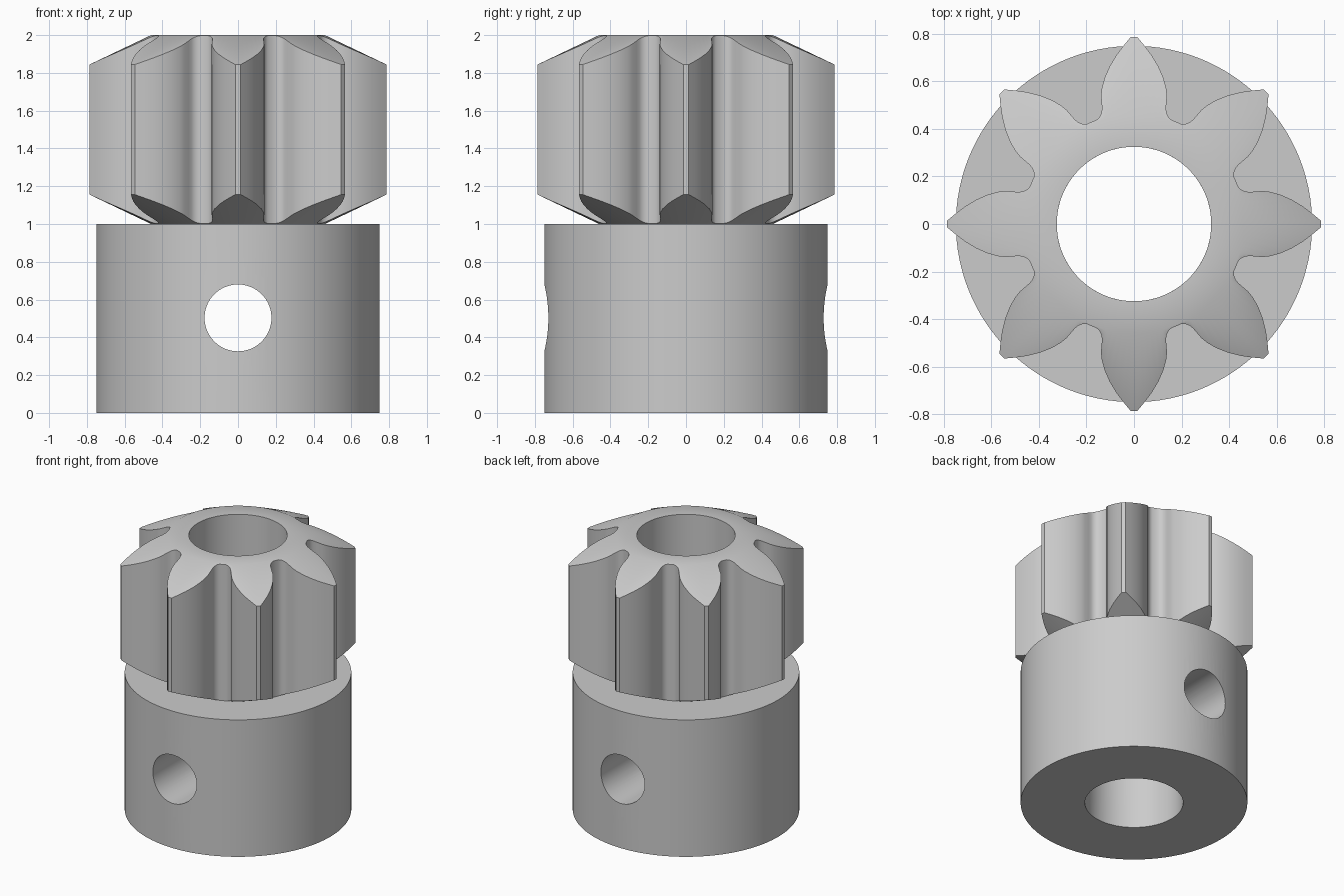
import bpy, bmesh
from math import hypot, sin, cos, tau, pi, radians, atan2

cube = bpy.data.objects.get("Cube")
if cube:
    bpy.data.objects.remove(cube, do_unlink=True)

TEETH = 8
BORE, SHOULDER, HUB = 0.325, 0.46, 0.75
SLOPE = 0.477

grey = bpy.data.materials.new("plain grey")
grey.use_nodes = True
colour = (0.6, 0.6, 0.6, 1)
grey.diffuse_color = colour
grey.node_tree.nodes["Principled BSDF"].inputs["Base Color"].default_value = colour


def loft(name, rings, closed):
    """Skin a list of equal rings of points."""
    bm = bmesh.new()
    loops = [[bm.verts.new(p) for p in ring] for ring in rings]
    pairs = list(zip(loops, loops[1:]))
    if closed:
        pairs.append((loops[-1], loops[0]))
    for a, b in pairs:
        for i in range(len(a)):
            j = (i + 1) % len(a)
            bm.faces.new((a[i], a[j], b[j], b[i]))
    bmesh.ops.recalc_face_normals(bm, faces=bm.faces)
    mesh = bpy.data.meshes.new(name)
    bm.to_mesh(mesh)
    bm.free()
    obj = bpy.data.objects.new(name, mesh)
    bpy.context.collection.objects.link(obj)
    mesh.materials.append(grey)
    return obj


def circle(r, z, angles):
    return [(r * cos(a), r * sin(a), z) for a in angles]


def smooth(obj):
    bpy.ops.object.select_all(action="DESELECT")
    obj.select_set(True)
    bpy.context.view_layer.objects.active = obj
    bpy.ops.object.shade_smooth_by_angle(angle=radians(30))


# Gear: half a tooth as (half width, distance out), from tip to root
half = [(0.014, 0.787), (0.045, 0.75), (0.075, 0.71), (0.102, 0.665),
        (0.124, 0.615), (0.136, 0.57), (0.139, 0.54), (0.136, 0.505),
        (0.135, 0.483), (0.137, 0.468), (0.145, 0.45), (0.158, 0.438),
        (0.178, 0.43)]
polar = [(atan2(w, d), hypot(w, d)) for w, d in half]
tooth = [(-a, r) for a, r in reversed(polar[:-1])] + polar
outline = [(a + tau * t / TEETH, r) for t in range(TEETH) for a, r in tooth]
angles = [a for a, r in outline]


def tooth_ring(base, direction):
    return [(r * cos(a), r * sin(a), base + direction * SLOPE * max(0, r - SHOULDER))
            for a, r in outline]


# Both ends of the teeth are chamfered on a cone; the hub closes the underside
gear = loft("pinion_gear", [
    circle(SHOULDER, 1, angles), tooth_ring(1, 1), tooth_ring(2, -1),
    circle(SHOULDER, 2, angles), circle(BORE, 2, angles), circle(BORE, 1, angles)], False)
# The open skin is oriented by its top faces
if max(gear.data.polygons, key=lambda p: p.center.z).normal.z < 0:
    gear.data.flip_normals()
smooth(gear)

# Hub: a thick tube with a cross hole for the set pin
steps = [tau * i / 128 for i in range(128)]
hub = loft("hub", [circle(BORE, 0, steps), circle(HUB, 0, steps),
                   circle(HUB, 1, steps), circle(BORE, 1, steps)], True)
bpy.ops.mesh.primitive_cylinder_add(vertices=64, radius=0.177, depth=2,
                                    location=(0, 0, 0.503), rotation=(pi / 2, 0, 0))
cutter = bpy.context.object
cutter.name = "pin_hole_cutter"
cutter.data.materials.append(grey)
cut = hub.modifiers.new("pin_hole", "BOOLEAN")
cut.operation, cut.solver, cut.object = "DIFFERENCE", "EXACT", cutter
bpy.context.view_layer.objects.active = hub
bpy.ops.object.modifier_apply(modifier=cut.name)
bpy.data.objects.remove(cutter, do_unlink=True)
smooth(hub)
